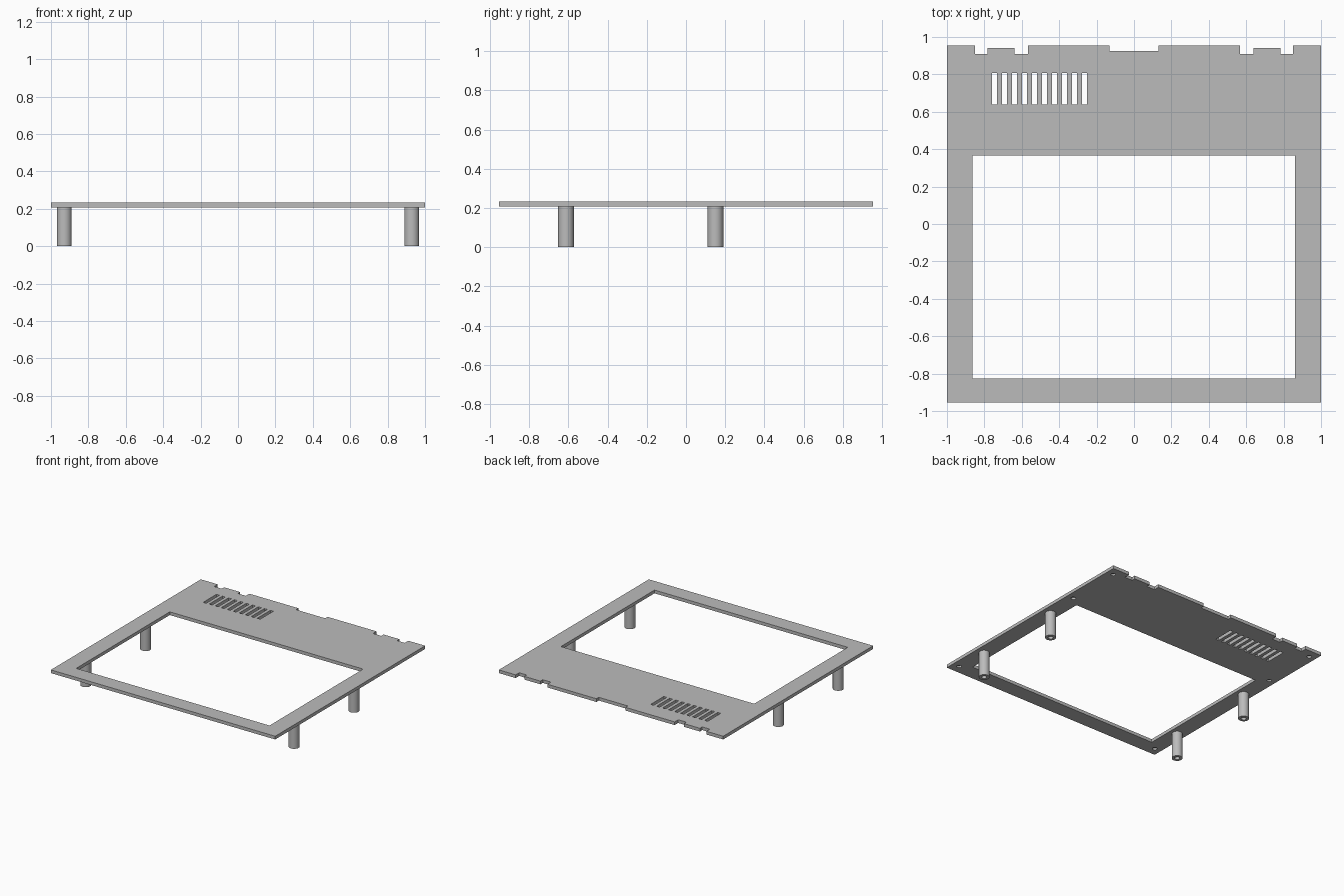
import bpy, bmesh, math
from mathutils import Matrix

default = bpy.data.objects.get("Cube")
if default:
    bpy.data.objects.remove(default, do_unlink=True)

BOTTOM, TOP = 0.207, 0.233

grey = bpy.data.materials.new("light_grey")
grey.use_nodes = True
GREY = (0.5, 0.5, 0.5, 1)
grey.diffuse_color = GREY
grey.node_tree.nodes["Principled BSDF"].inputs["Base Color"].default_value = GREY


def make_object(name, bm):
    bmesh.ops.recalc_face_normals(bm, faces=bm.faces)
    mesh = bpy.data.meshes.new(name)
    bm.to_mesh(mesh)
    bm.free()
    mesh.materials.append(grey)
    obj = bpy.data.objects.new(name, mesh)
    bpy.context.collection.objects.link(obj)
    return obj


def add_box(bm, x0, x1, y0, y1, z0, z1):
    place = Matrix.Translation(((x0 + x1) / 2, (y0 + y1) / 2, (z0 + z1) / 2))
    size = Matrix.Diagonal((x1 - x0, y1 - y0, z1 - z0, 1))
    bmesh.ops.create_cube(bm, size=1, matrix=place @ size)


# Panel outline: notched back edge, then the two front corners
right_tabs = [(0.13, 0.925), (0.13, 0.955), (0.567, 0.955), (0.567, 0.91),
              (0.64, 0.91), (0.64, 0.94), (0.782, 0.94), (0.782, 0.91),
              (0.85, 0.91), (0.85, 0.955), (1, 0.955), (1, -0.955)]
outline = right_tabs + [(-x, y) for x, y in reversed(right_tabs)]
bm = bmesh.new()
face = bm.faces.new([bm.verts.new((x, y, BOTTOM)) for x, y in outline])
rim = bmesh.ops.extrude_face_region(bm, geom=[face])["geom"]
bmesh.ops.translate(bm, vec=(0, 0, TOP - BOTTOM),
                    verts=[v for v in rim if isinstance(v, bmesh.types.BMVert)])
panel = make_object("panel", bm)

# Cutter for the window, the vent slots and the blind screw holes underneath
bm = bmesh.new()
add_box(bm, -0.864, 0.86, -0.827, 0.365, 0.1, 0.3)
for i in range(10):
    x = -0.745 + i * 0.0535
    add_box(bm, x - 0.0135, x + 0.0135, 0.64, 0.808, 0.1, 0.3)
for x in (-0.943, 0.943):
    for y in (-0.885, 0.428, 0.885):
        bmesh.ops.create_cone(bm, cap_ends=True, segments=24, radius1=0.018,
                              radius2=0.018, depth=0.03,
                              matrix=Matrix.Translation((x, y, BOTTOM)))
cutter = make_object("panel_cutter", bm)

cut = panel.modifiers.new("openings", 'BOOLEAN')
cut.operation = 'DIFFERENCE'
cut.solver = 'EXACT'
cut.object = cutter
bpy.context.view_layer.objects.active = panel
panel.select_set(True)
bpy.ops.object.modifier_apply(modifier=cut.name)
bpy.data.objects.remove(cutter, do_unlink=True)
panel.select_set(False)


# Standoff legs: lathed tubes with a blind screw hole from below
def add_leg(name, x, y):
    bm = bmesh.new()
    profile = [(0.04, BOTTOM), (0.04, 0), (0.019, 0), (0.019, 0.17), (0, 0.17)]
    verts = [bm.verts.new((r, 0, z)) for r, z in profile]
    edges = [bm.edges.new(pair) for pair in zip(verts, verts[1:])]
    bmesh.ops.spin(bm, geom=verts + edges, cent=(0, 0, 0), axis=(0, 0, 1),
                   angle=math.tau, steps=32)
    bmesh.ops.remove_doubles(bm, verts=bm.verts, dist=0.0005)
    leg = make_object(name, bm)
    leg.location = (x, y, 0)
    bpy.context.view_layer.objects.active = leg
    leg.select_set(True)
    bpy.ops.object.shade_smooth_by_angle(angle=math.radians(35))
    leg.select_set(False)


for side, x in (("left", 0.929), ("right", -0.929)):
    for end, y in (("front", -0.612), ("back", 0.15)):
        add_leg(f"{end}_{side}_leg", x, y)
